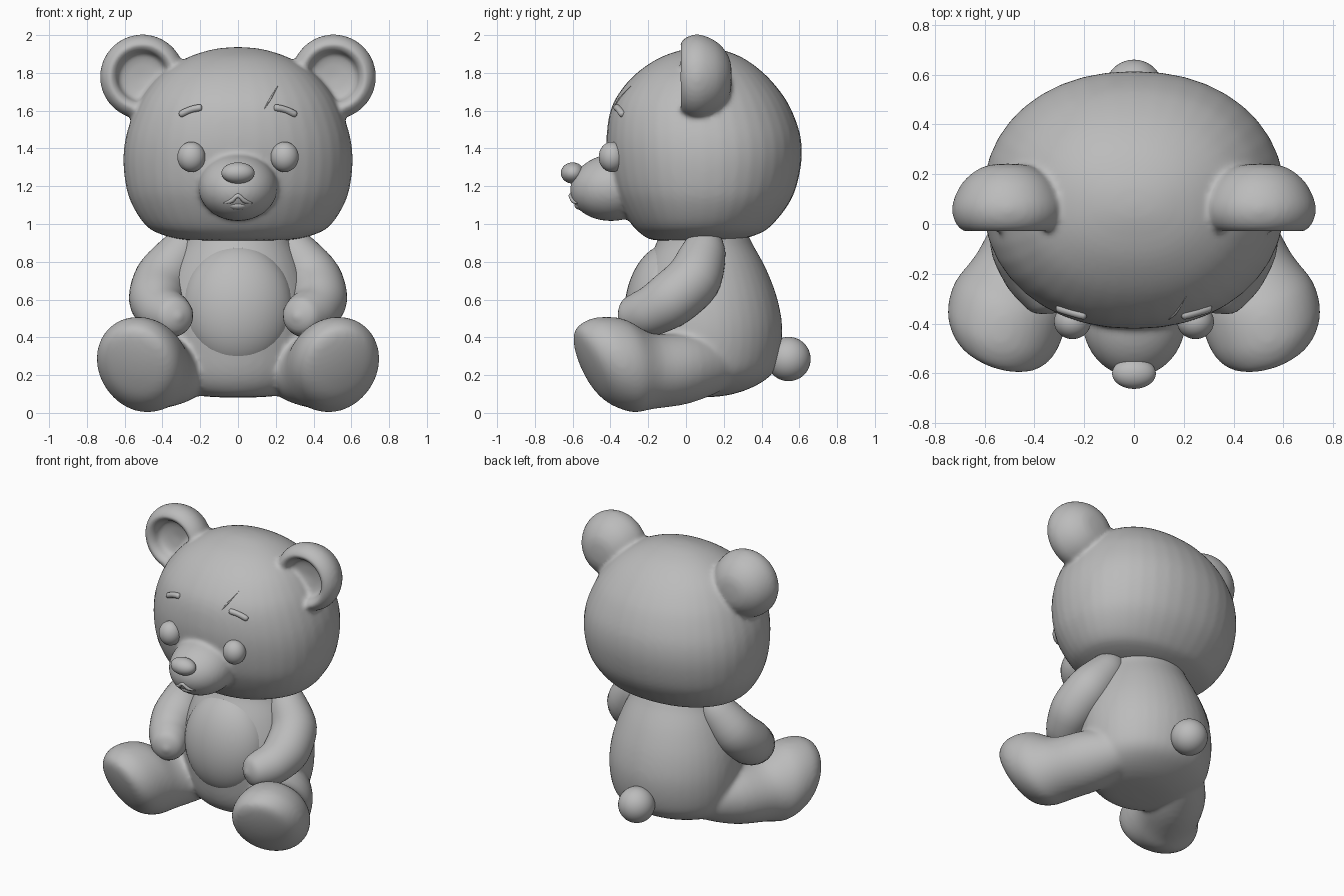
import bpy
import bmesh
from math import cos, sin, pi, radians
from mathutils import Vector, Matrix
from mathutils.bvhtree import BVHTree

cube = bpy.data.objects.get("Cube")
if cube:
    bpy.data.objects.remove(cube)

grey = bpy.data.materials.new("soft grey")
grey.use_nodes = True
GREY = (0.5, 0.5, 0.5, 1)
grey.diffuse_color = GREY
grey.node_tree.nodes["Principled BSDF"].inputs["Base Color"].default_value = GREY


def finish(name, bm):
    """Turn a bmesh into a smooth grey object."""
    bmesh.ops.recalc_face_normals(bm, faces=bm.faces)
    mesh = bpy.data.meshes.new(name)
    bm.to_mesh(mesh)
    bm.free()
    mesh.materials.append(grey)
    mesh.shade_smooth()
    obj = bpy.data.objects.new(name, mesh)
    bpy.context.collection.objects.link(obj)
    return obj


def spline(a, b, c, d, t):
    return 0.5 * (2 * b + (c - a) * t + (2 * a - 5 * b + 4 * c - d) * t * t
                  + (3 * b - a - 3 * c + d) * t ** 3)


def loft(name, rings, power=2, sides=40, steps=4):
    """Skin smoothly through rings given as (centre, half axis, half axis)."""
    def point(ring, k):
        c, s = cos(2 * pi * k / sides), sin(2 * pi * k / sides)
        e = 2 / power
        return (ring[0] + ring[1] * abs(c) ** e * (1 if c > 0 else -1)
                + ring[2] * abs(s) ** e * (1 if s > 0 else -1))
    loops = []
    last = len(rings) - 1
    for i in range(last):
        four = [rings[min(max(j, 0), last)] for j in range(i - 1, i + 3)]
        for t in range(steps):
            mid = [spline(*(r[n] for r in four), t / steps) for n in range(3)]
            loops.append(mid)
    loops.append(rings[-1])
    bm = bmesh.new()
    grid = [[bm.verts.new(point(r, k)) for k in range(sides)] for r in loops]
    for low, high in zip(grid, grid[1:]):
        for k in range(sides):
            n = (k + 1) % sides
            bm.faces.new((low[k], low[n], high[n], high[k]))
    bm.faces.new(grid[0])
    bm.faces.new(grid[-1])
    return finish(name, bm)


def stack(name, levels, power):
    """Upright form from levels of (z, half width, front y, back y)."""
    return loft(name, [(Vector((0, (f + b) / 2, z)), Vector((w, 0, 0)),
                        Vector((0, (b - f) / 2, 0))) for z, w, f, b in levels], power)


def tube(name, points, **kw):
    """Round limb along (x, y, z, radius) points."""
    path = [Vector(p[:3]) for p in points]
    rings = []
    for i, p in enumerate(points):
        along = (path[min(i + 1, len(path) - 1)] - path[max(i - 1, 0)]).normalized()
        a = along.cross(Vector((0.3, 0.9, -0.3))).normalized()
        rings.append((path[i], a * p[3], along.cross(a) * p[3]))
    return loft(name, rings, **kw)


def ball(name, centre, radii, tilt=0):
    bm = bmesh.new()
    place = (Matrix.Translation(centre) @ Matrix.Rotation(radians(tilt), 4, 'X')
             @ Matrix.Diagonal((*radii, 1)))
    bmesh.ops.create_uvsphere(bm, u_segments=40, v_segments=24, radius=1, matrix=place)
    return finish(name, bm)


def surface_strip(name, target, spots, radius):
    """Soft raised strip lying on the front of a part, through (x, z) spots."""
    mesh = target.data
    tree = BVHTree.FromPolygons([v.co for v in mesh.vertices],
                                [p.vertices[:] for p in mesh.polygons])
    hits = [tree.ray_cast(Vector((x, -2, z)), Vector((0, 1, 0)))[0] for x, z in spots]
    pts = []
    for i, h in enumerate(hits):
        end = i in (0, len(hits) - 1)
        pts.append((*h, radius * (0.25 if end else 1)))
    return tube(name, pts, sides=12)


def fuse(main, others, rounds):
    """Merge parts into one skin with soft fillets where they meet."""
    bpy.ops.object.select_all(action='DESELECT')
    for obj in (main, *others):
        obj.select_set(True)
    bpy.context.view_layer.objects.active = main
    bpy.ops.object.join()
    remesh = main.modifiers.new("skin", 'REMESH')
    remesh.mode = 'VOXEL'
    remesh.voxel_size = 0.014
    remesh.use_smooth_shade = True
    soften = main.modifiers.new("soften", 'SMOOTH')
    soften.factor = 0.5
    soften.iterations = rounds


# Head and torso
head = stack("head", [
    (0.91, 0.01, 0.04, 0.06), (0.915, 0.27, -0.17, 0.26), (0.95, 0.42, -0.24, 0.39),
    (1.0, 0.495, -0.29, 0.46), (1.1, 0.56, -0.35, 0.54), (1.2, 0.593, -0.39, 0.585),
    (1.34, 0.607, -0.415, 0.612), (1.47, 0.592, -0.42, 0.605), (1.6, 0.547, -0.4, 0.56),
    (1.7, 0.49, -0.35, 0.5), (1.8, 0.4, -0.26, 0.41), (1.88, 0.27, -0.14, 0.3),
    (1.925, 0.13, -0.01, 0.18), (1.937, 0.01, 0.07, 0.09)], 2.15)

torso = stack("torso", [
    (0.08, 0.01, 0.0, 0.02), (0.09, 0.2, -0.14, 0.2), (0.13, 0.32, -0.2, 0.34),
    (0.2, 0.39, -0.24, 0.45), (0.3, 0.42, -0.265, 0.495), (0.45, 0.43, -0.285, 0.51),
    (0.6, 0.41, -0.275, 0.485), (0.75, 0.36, -0.23, 0.43), (0.88, 0.3, -0.165, 0.36),
    (0.97, 0.26, -0.12, 0.3), (1.0, 0.1, 0.0, 0.15)], 2)
ball("belly_patch", (0, -0.115, 0.56), (0.295, 0.21, 0.335), -6)
ball("tail", (0, 0.543, 0.285), (0.117, 0.117, 0.117))

# Muzzle, nose and mouth
muzzle = ball("muzzle", (0, -0.38, 1.195), (0.21, 0.235, 0.178), 8)
ball("nose", (0, -0.6, 1.27), (0.088, 0.062, 0.056))
surface_strip("mouth", muzzle, [(-0.075, 1.11), (-0.035, 1.122), (0, 1.15),
                                (0.035, 1.122), (0.075, 1.11)], 0.012)
ball("lower_lip", (0, -0.56, 1.1), (0.05, 0.03, 0.025))
surface_strip("forehead_seam", head, [(0.14, 1.61), (0.17, 1.66), (0.21, 1.73)], 0.005)

ears, legs = [], []
for side, s in (("left", 1), ("right", -1)):
    # Eyes and brows
    ball(side + "_eye", (s * 0.247, -0.392, 1.355), (0.074, 0.07, 0.08))
    surface_strip(side + "_brow", head, [(s * 0.19, 1.618), (s * 0.2, 1.616), (s * 0.25, 1.605),
                                         (s * 0.3, 1.582), (s * 0.31, 1.576)], 0.018)

    # Ear: turned profile with a domed back and a hollow front
    profile = [(0.005, 0.243), (0.1, 0.23), (0.18, 0.17), (0.223, 0.08), (0.214, 0.01),
               (0.175, -0.03), (0.14, -0.008), (0.115, 0.045), (0.005, 0.065)]
    ears.append(loft(side + "_ear", [(Vector((s * 0.506, y, 1.779)), Vector((r, 0, 0)),
                                      Vector((0, 0, r))) for r, y in profile]))

    # Arm curving from the shoulder to the hand on the belly
    arm = [(0.23, 0.12, 0.96, 0.02), (0.25, 0.11, 0.93, 0.08), (0.31, 0.09, 0.84, 0.122),
           (0.4, 0.04, 0.71, 0.147), (0.43, -0.08, 0.6, 0.147), (0.4, -0.18, 0.54, 0.132),
           (0.35, -0.26, 0.515, 0.118), (0.32, -0.325, 0.51, 0.085), (0.31, -0.355, 0.51, 0.01)]
    tube(side + "_arm", [(s * x, y, z, r) for x, y, z, r in arm])

    # Leg flaring into a foot with a rounded, forward-leaning sole
    leg = [(0.2, 0.29, 0.27, 0.02, 0.02, 0), (0.22, 0.22, 0.26, 0.13, 0.12, 0),
           (0.33, 0.02, 0.237, 0.2, 0.185, 0), (0.43, -0.18, 0.22, 0.21, 0.2, 0),
           (0.49, -0.3, 0.25, 0.237, 0.25, 8), (0.52, -0.4, 0.262, 0.238, 0.254, 16),
           (0.533, -0.47, 0.262, 0.213, 0.228, 20), (0.54, -0.515, 0.265, 0.165, 0.18, 22),
           (0.543, -0.537, 0.268, 0.08, 0.09, 22), (0.543, -0.543, 0.268, 0.005, 0.005, 22)]
    yaw = radians(18)
    rings = []
    for x, y, z, w, h, lean in leg:
        tip = sin(radians(lean))
        rings.append((Vector((s * x, y, z)), Vector((s * cos(yaw), sin(yaw), 0)) * w,
                      Vector((s * sin(yaw) * tip, -cos(yaw) * tip, cos(radians(lean)))) * h))
    legs.append(loft(side + "_leg", rings))

# Blend the joints as one stuffed skin
fuse(head, [muzzle, *ears], 7)
fuse(torso, legs, 12)
